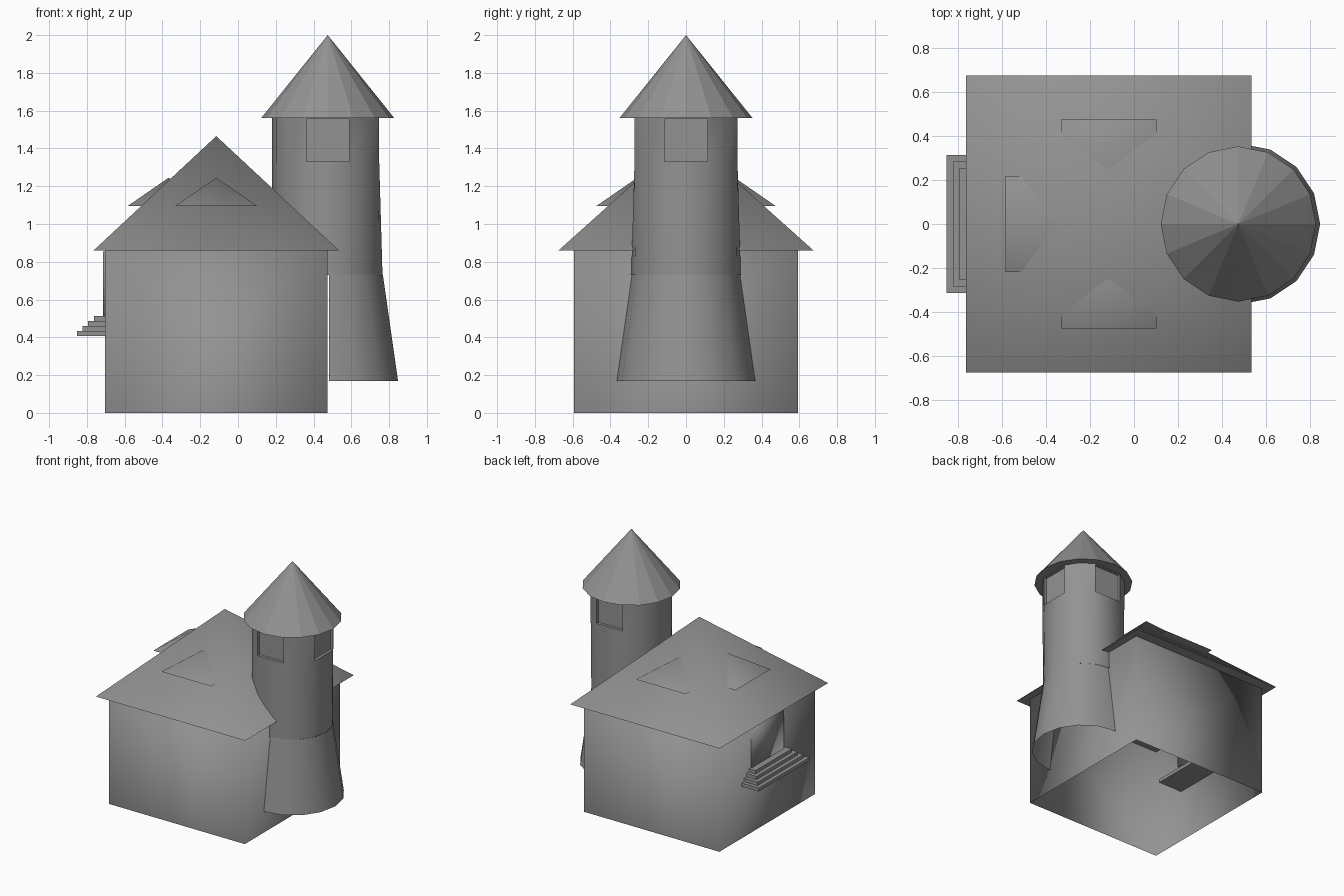
import bpy, bmesh, math

if "Cube" in bpy.data.objects:
    bpy.data.objects.remove(bpy.data.objects["Cube"])

HX, TX = -0.115, 0.475      # house centre and tower centre along x

# Dark grey finish shared by every part
GREY = bpy.data.materials.new("dark_grey")
GREY.diffuse_color = (0.29, 0.29, 0.29, 1)
GREY.use_nodes = True
GREY.node_tree.nodes["Principled BSDF"].inputs["Base Color"].default_value = GREY.diffuse_color


def mesh_object(name, verts, faces, smooth=False, fix_normals=True):
    me = bpy.data.meshes.new(name)
    me.from_pydata(verts, [], faces)
    if fix_normals:
        bm = bmesh.new()
        bm.from_mesh(me)
        bmesh.ops.recalc_face_normals(bm, faces=bm.faces)
        bm.to_mesh(me)
        bm.free()
    for p in me.polygons:
        p.use_smooth = smooth
    me.materials.append(GREY)
    ob = bpy.data.objects.new(name, me)
    bpy.context.collection.objects.link(ob)
    return ob


def box(name, x0, x1, y0, y1, z0, z1, smooth=False, bottom=True):
    corners = [(x0, y0), (x1, y0), (x1, y1), (x0, y1)]
    verts = [(x, y, z) for z in (z0, z1) for x, y in corners]
    faces = [(i, (i + 1) % 4, (i + 1) % 4 + 4, i + 4) for i in range(4)] + [(4, 5, 6, 7)]
    if bottom:
        faces.append((3, 2, 1, 0))
    return mesh_object(name, verts, faces, smooth, fix_normals=False)


def pyramid(name, cx, cy, hx, hy, z0, z1):
    # Smooth sloping sides with a separate flat underside
    base = [(cx + sx * hx, cy + sy * hy, z0) for sx, sy in ((-1, -1), (1, -1), (1, 1), (-1, 1))]
    faces = [(i, (i + 1) % 4, 4) for i in range(4)] + [(8, 7, 6, 5)]
    return mesh_object(name, base + [(cx, cy, z1)] + base, faces, True, fix_normals=False)


def polar(r, deg, z, x=TX):
    a = math.radians(deg)
    return (x + r * math.cos(a), r * math.sin(a), z)


# House walls (open underneath) and hipped roof
box("house_walls", -0.705, 0.475, -0.594, 0.592, 0, 0.86, smooth=True, bottom=False)
pyramid("main_roof", HX, 0, 0.65, 0.675, 0.86, 1.465)

# Dormers: small pyramids sunk into the roof
for name, x, y in (("front_dormer", HX, -0.2575), ("back_dormer", HX, 0.2575),
                   ("side_dormer", -0.367, 0)):
    pyramid(name, x, y, 0.2175, 0.2175, 1.095, 1.245)

# Door and the stacked steps below it
box("door", -0.714, -0.575, -0.2, 0.2, 0.513, 0.855, smooth=True)
for i in range(4):
    inset = 0.03 * i
    box(f"step_{i + 1}", -0.853 + inset, -0.50 - inset, -0.315 + inset, 0.315 - inset,
        0.408 + 0.0265 * i, 0.408 + 0.0265 * (i + 1))

# Flared tower foot: open half ring against the house wall
verts = [polar(r, -90 + 22.5 * i, z, TX + 0.006) for r, z in ((0.366, 0.17), (0.286, 0.73))
         for i in range(9)]
mesh_object("tower_foot", verts, [(i, i + 1, i + 10, i + 9) for i in range(8)],
            smooth=True, fix_normals=False)

# Tower shaft: 16 sides, with three double-width flat sides that hold recessed windows
Z0, Z1, ZM, ZT, DEPTH = 0.73, 1.33, 1.555, 1.56, 0.022
verts, faces = [], []


def add_face(*points):
    faces.append(tuple(range(len(verts), len(verts) + len(points))))
    verts.extend(points)


window_angles = (0, 90, 270)
for a in range(0, 360, 90):
    if a in window_angles:
        lo, hi = a - 22.5, a + 22.5
        b0, bm_, b1 = (polar(0.29, t, Z0) for t in (lo, a, hi))
        s0, s1, h0, h1 = (polar(0.295, t, z) for z in (Z1, ZM) for t in (lo, hi))
        n = (math.cos(math.radians(a)), math.sin(math.radians(a)))
        i0, i1, j0, j1 = ((p[0] - n[0] * DEPTH, p[1] - n[1] * DEPTH, p[2]) for p in (s0, s1, h0, h1))
        # wall below the window
        add_face(b0, bm_, s0)
        add_face(bm_, s1, s0)
        add_face(bm_, b1, s1)
        # pane, sill, jambs and lintel
        add_face(i0, i1, j1, j0)
        add_face(s0, s1, i1, i0)
        add_face(s0, i0, j0, h0)
        add_face(i1, s1, h1, j1)
        add_face(j0, j1, h1, h0)
        add_face(h0, h1, polar(0.295, hi, ZT), polar(0.295, lo, ZT))
        sides = (a + 22.5, a + 45)
    else:
        sides = (a - 22.5, a, a + 22.5, a + 45)
    # plain sides up to the next quarter
    for t in sides:
        if t % 90 < 67 and t % 90 > 22 or a not in window_angles:
            add_face(polar(0.29, t, Z0), polar(0.29, t + 22.5, Z0),
                     polar(0.295, t + 22.5, Z1), polar(0.295, t, Z1))
            add_face(polar(0.295, t, Z1), polar(0.295, t + 22.5, Z1),
                     polar(0.295, t + 22.5, ZT), polar(0.295, t, ZT))
shaft = mesh_object("tower_shaft", verts, faces, fix_normals=False)
bm = bmesh.new()
bm.from_mesh(shaft.data)
bmesh.ops.remove_doubles(bm, verts=bm.verts, dist=0.0005)
bm.to_mesh(shaft.data)
bm.free()
bpy.context.view_layer.objects.active = shaft
shaft.select_set(True)
bpy.ops.object.shade_smooth_by_angle(angle=math.radians(30))

# Conical tower roof
bpy.ops.mesh.primitive_cone_add(vertices=16, radius1=0.353, radius2=0, depth=0.44,
                                location=(TX, 0, 1.78))
roof = bpy.context.object
roof.name = "tower_roof"
roof.data.materials.append(GREY)
